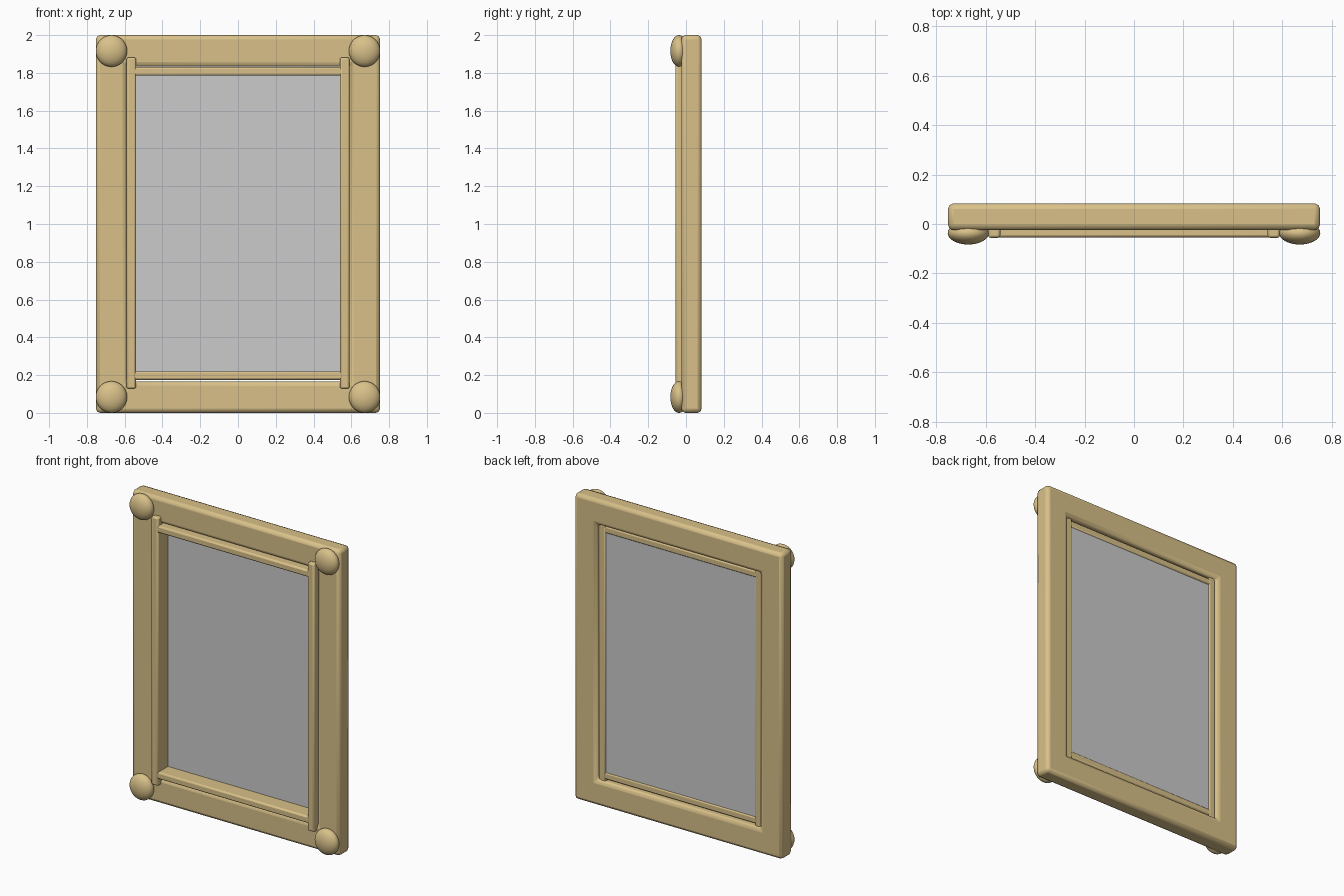
import bpy, bmesh, math

if "Cube" in bpy.data.objects:
    bpy.data.objects.remove(bpy.data.objects["Cube"])

wood = bpy.data.materials.new("pale_wood")
wood.diffuse_color = (0.69, 0.53, 0.25, 1)
wood.use_nodes = True
wood.node_tree.nodes["Principled BSDF"].inputs["Base Color"].default_value = wood.diffuse_color


def make(name, bm, bevel=0, segments=2, mat=wood):
    bmesh.ops.recalc_face_normals(bm, faces=bm.faces)
    me = bpy.data.meshes.new(name)
    bm.to_mesh(me)
    bm.free()
    ob = bpy.data.objects.new(name, me)
    bpy.context.collection.objects.link(ob)
    if mat:
        me.materials.append(mat)
    if bevel:
        mod = ob.modifiers.new("bevel", 'BEVEL')
        mod.width, mod.segments = bevel, segments
        mod.limit_method, mod.angle_limit = 'ANGLE', math.radians(40)
    bpy.ops.object.select_all(action='DESELECT')
    ob.select_set(True)
    bpy.context.view_layer.objects.active = ob
    bpy.ops.object.shade_smooth_by_angle(angle=math.radians(35))
    return ob


def box(name, lo, hi, bevel=0, mat=wood):
    bm = bmesh.new()
    bmesh.ops.create_cube(bm, size=1)
    for v in bm.verts:
        v.co = [(a + b) / 2 + c * (b - a) for a, b, c in zip(lo, hi, v.co)]
    return make(name, bm, bevel, 2, mat)


# Outer frame: a mitred rectangular ring with rounded edges
bm = bmesh.new()
signs = [(-1, -1), (1, -1), (1, 1), (-1, 1)]
loops = []
for hx, hz, y in ((0.752, 1.0, -0.025), (0.59, 0.835, -0.025),
                  (0.59, 0.835, 0.083), (0.752, 1.0, 0.083)):
    loops.append([bm.verts.new((sx * hx, y, 1 + sz * hz)) for sx, sz in signs])
for a, b in zip(loops, loops[1:] + loops[:1]):
    for i in range(4):
        j = (i + 1) % 4
        bm.faces.new((a[i], a[j], b[j], b[i]))
make("outer_frame", bm, 0.022)

# Inner trim: long uprights with rails between them
for side, s in (("left", -1), ("right", 1)):
    x = sorted((s * 0.54, s * 0.59))
    box(f"{side}_trim", (x[0], -0.056, 0.128), (x[1], 0.062, 1.882), 0.01)
for side, z in (("lower", 0.175), ("upper", 1.785)):
    box(f"{side}_trim", (-0.56, -0.054, z), (0.56, 0.06, z + 0.045), 0.01)

# Grey panel set near the back
box("panel", (-0.56, 0.048, 0.2), (0.56, 0.054, 1.81), mat=None)

# Flattened round studs on the front corners
for i, (sx, sz) in enumerate(signs):
    bm = bmesh.new()
    bmesh.ops.create_uvsphere(bm, u_segments=32, v_segments=16, radius=1)
    for v in bm.verts:
        v.co = (sx * 0.67 + v.co.x * 0.083, -0.037 + v.co.y * 0.046,
                1 + sz * 0.916 + v.co.z * 0.084)
    make(f"corner_stud_{i + 1}", bm)
